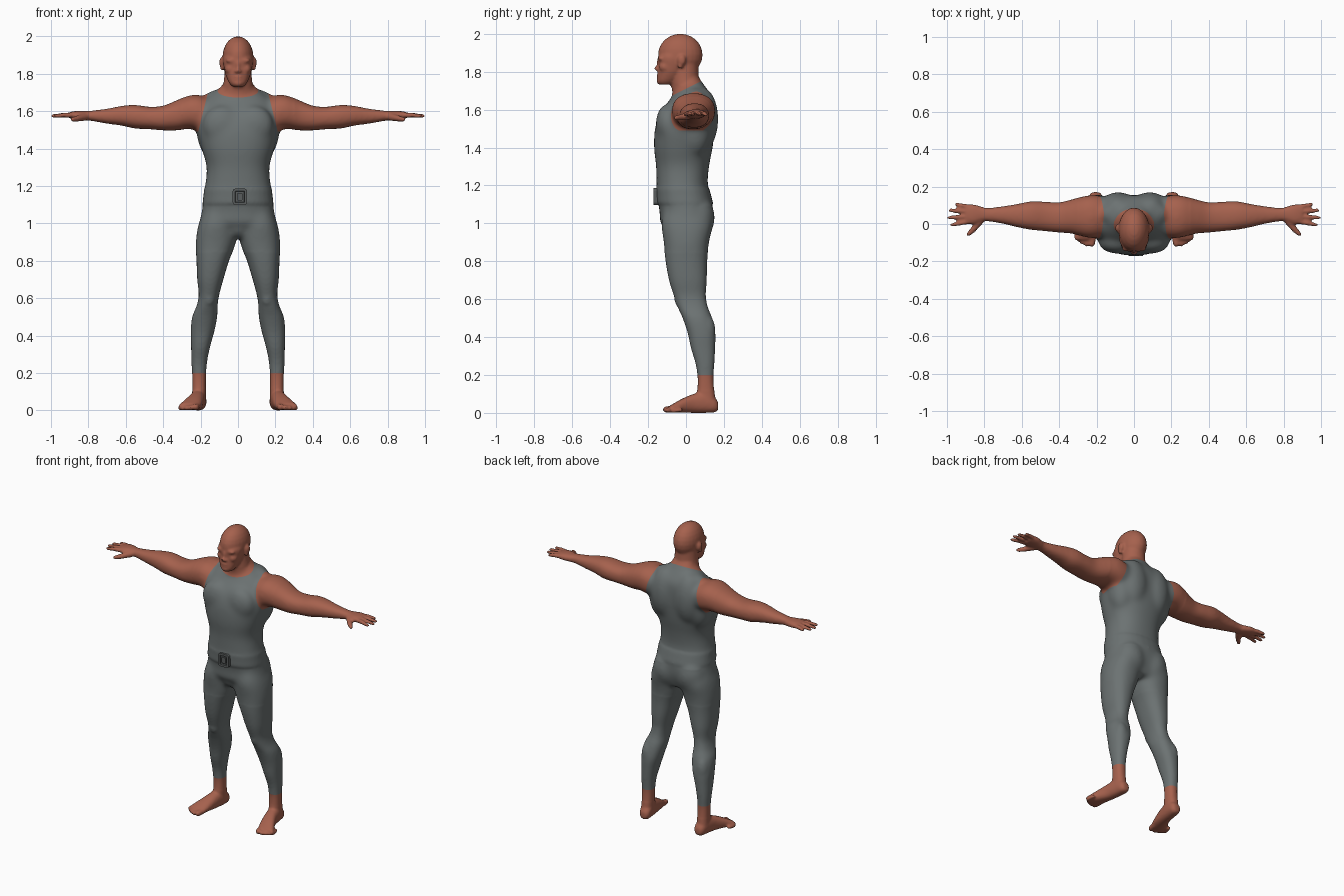
import bpy, bmesh, math
from mathutils import Vector, Matrix

old = bpy.data.objects.get("Cube")
if old:
    bpy.data.objects.remove(old, do_unlink=True)


def make_material(name, rgb):
    mat = bpy.data.materials.new(name)
    mat.use_nodes = True
    color = (*rgb, 1)
    mat.diffuse_color = color
    mat.node_tree.nodes["Principled BSDF"].inputs["Base Color"].default_value = color
    return mat


suit = make_material("suit grey", (.15, .17, .17))
skin = make_material("skin brown", (.38, .12, .075))
metal = make_material("buckle dark grey", (.1, .11, .11))


# Shape helpers: each adds a closed shell to the given bmesh
def blend(a, b, c, d, t):
    """Smooth curve through b and c."""
    return b + .5 * t * (c - a + t * (2 * a - 5 * b + 4 * c - d + t * (3 * (b - c) + d - a)))


def loft(bm, axis, rows, sides=32, steps=5, power=2.3):
    """Rows are: position along the axis, two centre values, two radii."""
    padded = [rows[0], *rows, rows[-1]]
    sections = []
    for i in range(len(rows) - 1):
        for k in range(steps):
            sections.append([blend(*vals, k / steps) for vals in zip(*padded[i:i + 4])])
    sections.append(rows[-1])
    rings = []
    for t, a, b, ra, rb in sections:
        ring = []
        for k in range(sides):
            ang = math.tau * k / sides
            c, s = math.cos(ang), math.sin(ang)
            u = a + ra * math.copysign(abs(c) ** (2 / power), c)
            v = b + rb * math.copysign(abs(s) ** (2 / power), s)
            place = {"x": (t, u, v), "y": (u, t, v), "z": (u, v, t)}[axis]
            ring.append(bm.verts.new(place))
        rings.append(ring)
    for low, high in zip(rings, rings[1:]):
        for k in range(sides):
            n = (k + 1) % sides
            bm.faces.new((low[k], low[n], high[n], high[k]))
    bm.faces.new(rings[0])
    bm.faces.new(rings[-1])


def blob(bm, center, radii, segments=24):
    mat = Matrix.Translation(center) @ Matrix.Diagonal((*radii, 1))
    bmesh.ops.create_uvsphere(bm, u_segments=segments, v_segments=segments // 2,
                              radius=1, matrix=mat)


def tube(bm, points):
    """Round-ended chain; points are x, y, z, radius."""
    for x, y, z, r in points:
        blob(bm, (x, y, z), (r, r, r), segments=12)
    for p, q in zip(points, points[1:]):
        start, end = Vector(p[:3]), Vector(q[:3])
        way = end - start
        mat = Matrix.Translation((start + end) / 2) @ way.to_track_quat("Z", "Y").to_matrix().to_4x4()
        bmesh.ops.create_cone(bm, cap_ends=True, segments=12, radius1=p[3],
                              radius2=q[3], depth=way.length, matrix=mat)


bm = bmesh.new()

# Arm and palm
loft(bm, "x", [
    (.14, .045, 1.58, .1, .075), (.2, .04, 1.59, .115, .095), (.26, .04, 1.595, .112, .09),
    (.33, .04, 1.577, .092, .08), (.4, .035, 1.563, .081, .066), (.47, .04, 1.563, .079, .06),
    (.55, .045, 1.57, .076, .063), (.62, .045, 1.575, .063, .053), (.7, .048, 1.573, .047, .04),
    (.78, .05, 1.575, .036, .028), (.81, .052, 1.575, .039, .025),
    (.86, .052, 1.578, .053, .023), (.9, .052, 1.578, .05, .017)])

# Fingers and thumb
for base_y, tip_x, tip_y in [(.013, .975, -.005), (.04, .99, .034),
                             (.066, .982, .073), (.091, .95, .105)]:
    tube(bm, [(.885, base_y, 1.578, .014),
              ((.885 + tip_x) / 2, (base_y + tip_y) / 2, 1.579, .0125),
              (tip_x, tip_y, 1.574, .01)])
tube(bm, [(.82, .02, 1.568, .021), (.86, -.03, 1.56, .016), (.885, -.055, 1.556, .012)])

# Leg
loft(bm, "z", [
    (1.1, .09, 0, .08, .11), (1, .11, .005, .1, .135), (.9, .118, .002, .108, .12),
    (.8, .135, .002, .087, .11), (.7, .148, .01, .07, .1), (.62, .155, .02, .055, .085),
    (.56, .165, .035, .056, .08), (.5, .178, .06, .067, .078), (.42, .19, .082, .063, .073),
    (.34, .2, .09, .051, .064), (.26, .207, .1, .042, .05), (.18, .208, .103, .037, .042),
    (.1, .208, .105, .037, .047), (.05, .21, .11, .038, .05)])

# Foot and toes
loft(bm, "y", [
    (.17, .205, .035, .02, .02), (.15, .205, .043, .035, .04), (.1, .21, .055, .04, .055),
    (.04, .22, .05, .042, .05), (-.02, .238, .038, .05, .037),
    (-.07, .258, .024, .057, .023), (-.085, .264, .02, .054, .018)])
for x, y, r in [(.226, -.105, .018), (.253, -.107, .014), (.275, -.098, .013),
                (.295, -.085, .012), (.311, -.068, .011)]:
    tube(bm, [(x - .008, y + .04, r + .004, r), (x, y, r, r)])

# Paired muscle and face masses
for center, radii in [
        ((.085, -.1, 1.525), (.105, .06, .105)),     # chest
        ((.14, .045, 1.5), (.083, .09, .15)),        # side of back
        ((.085, .085, 1.55), (.1, .087, .17)),       # shoulder blade
        ((.09, .055, 1.672), (.095, .06, .044)),     # neck slope
        ((.085, .065, 1.03), (.1, .088, .12)),       # seat
        ((.2, .108, .43), (.047, .048, .09)),        # calf
        ((.155, -.03, .6), (.032, .032, .045)),      # kneecap
        ((.03, -.132, 1.87), (.036, .016, .013)),    # brow
        ((.043, -.108, 1.825), (.028, .034, .028)),  # cheek
        ((.01, -.15, 1.812), (.012, .01, .008)),     # nostril
        ((.088, -.022, 1.86), (.012, .022, .028)),   # upper ear
        ((.086, -.03, 1.835), (.01, .014, .02))]:    # ear lobe
    blob(bm, center, radii)

# Mirror everything so far to the other side
copy = bmesh.ops.duplicate(bm, geom=bm.verts[:] + bm.edges[:] + bm.faces[:])["geom"]
bmesh.ops.scale(bm, vec=(-1, 1, 1), verts=[g for g in copy if isinstance(g, bmesh.types.BMVert)])

# Torso
loft(bm, "z", [
    (.93, 0, .02, .13, .09), (1, 0, 0, .197, .134), (1.05, 0, .002, .197, .14),
    (1.12, 0, -.005, .184, .142), (1.2, 0, -.02, .176, .135), (1.3, 0, -.018, .168, .14),
    (1.4, 0, -.014, .195, .155), (1.5, 0, -.006, .217, .158), (1.58, 0, .008, .21, .146),
    (1.65, 0, .03, .185, .118), (1.7, 0, .033, .13, .085), (1.74, 0, .022, .083, .066),
    (1.79, 0, .005, .06, .05)])

# Belt band
loft(bm, "z", [(1.105, 0, -.005, .191, .149), (1.15, 0, -.012, .185, .144),
               (1.185, 0, -.018, .182, .141)])

# Neck, jaw and skull
loft(bm, "z", [(1.6, 0, .025, .085, .085), (1.7, 0, .002, .083, .076),
               (1.78, 0, -.005, .074, .072), (1.86, 0, -.005, .07, .07)], power=2)
loft(bm, "z", [(1.732, 0, -.108, .03, .035), (1.75, 0, -.1, .047, .05),
               (1.79, 0, -.08, .065, .068), (1.83, 0, -.068, .075, .077),
               (1.88, 0, -.06, .08, .086), (1.92, 0, -.05, .06, .07)])
blob(bm, (0, -.03, 1.889), (.083, .118, .111))

# Single masses on the centre line
for center, radii in [
        ((0, -.154, 1.817), (.013, .014, .011)),     # nose tip
        ((0, -.144, 1.842), (.01, .013, .03)),       # nose bridge
        ((0, -.146, 1.784), (.024, .009, .006)),     # upper lip
        ((0, -.145, 1.772), (.022, .009, .006)),     # lower lip
        ((0, -.134, 1.75), (.028, .021, .018)),      # chin
        ((0, -.06, .98), (.07, .06, .06))]:          # groin
    blob(bm, center, radii)


def bake_modifiers(obj):
    graph = bpy.context.evaluated_depsgraph_get()
    baked = bpy.data.meshes.new_from_object(obj.evaluated_get(graph))
    obj.modifiers.clear()
    source, obj.data = obj.data, baked
    bpy.data.meshes.remove(source)
    baked.name = obj.name


# Fuse the shells into one skin
bmesh.ops.recalc_face_normals(bm, faces=bm.faces)
mesh = bpy.data.meshes.new("body")
bm.to_mesh(mesh)
bm.free()
body = bpy.data.objects.new("body", mesh)
bpy.context.collection.objects.link(body)
fuse = body.modifiers.new("fuse", "REMESH")
fuse.mode = "VOXEL"
fuse.voxel_size = .0075
bake_modifiers(body)


# Relax the trunk strongly, limbs less, hands, feet and face lightly
def in_limbs(co):
    return abs(co.x) < .8 and .12 < co.z < 1.73


def in_trunk(co):
    return abs(co.x) < .3 and (.85 < co.z < 1.09 or 1.2 < co.z < 1.73)


for name, rule, passes in (("all", lambda co: True, 2), ("limbs", in_limbs, 6),
                           ("trunk", in_trunk, 26)):
    group = body.vertex_groups.new(name=name)
    group.add([v.index for v in body.data.vertices if rule(v.co)], 1, "REPLACE")
    relax = body.modifiers.new("relax " + name, "SMOOTH")
    relax.vertex_group = name
    relax.factor = 1
    relax.iterations = passes
bake_modifiers(body)
body.vertex_groups.clear()

# Cut clean garment edges: ankles, armpits, neckline, arm holes
bm = bmesh.new()
bm.from_mesh(body.data)
ankle, armpit = .2, 1.49
for place, normal in [((0, 0, ankle), (0, 0, 1)), ((0, 0, armpit), (0, 0, 1)),
                      ((0, 0, 1.71), (0, -.5, 1)),
                      ((.17, 0, 1.66), (1, 0, .25)), ((-.17, 0, 1.66), (-1, 0, .25))]:
    bmesh.ops.bisect_plane(bm, geom=bm.verts[:] + bm.edges[:] + bm.faces[:], dist=.0001,
                           plane_co=place, plane_no=Vector(normal).normalized())
body.data.materials.clear()
body.data.materials.append(suit)
body.data.materials.append(skin)
for face in bm.faces:
    x, y, z = face.calc_center_median()
    in_neck = z - .5 * y > 1.71
    in_arm = z > armpit and abs(x) + .25 * (z - 1.66) > .17
    face.material_index = int(z < ankle or in_neck or in_arm)
    face.smooth = True
bm.to_mesh(body.data)
bm.free()


# Belt buckle: rounded frame with a sunken centre, and a raised middle
def box(name, center, size, sunken=False):
    bm = bmesh.new()
    bmesh.ops.create_cube(bm, size=1, matrix=Matrix.Translation(center) @ Matrix.Diagonal((*size, 1)))
    uprights = [e for e in bm.edges if abs(e.verts[0].co.y - e.verts[1].co.y) > size[1] / 2]
    bmesh.ops.bevel(bm, geom=uprights, offset=min(size[0], size[2]) * .2, segments=3,
                    profile=.5, affect="EDGES")
    if sunken:
        bm.normal_update()
        front = min(bm.faces, key=lambda f: f.calc_center_median().y)
        bmesh.ops.inset_individual(bm, faces=[front], thickness=.014, depth=0)
        bmesh.ops.inset_individual(bm, faces=[front], thickness=.002, depth=-.01)
    data = bpy.data.meshes.new(name)
    bm.to_mesh(data)
    bm.free()
    data.materials.append(metal)
    bpy.context.collection.objects.link(bpy.data.objects.new(name, data))


box("belt_buckle", (.01, -.158, 1.142), (.078, .026, .088), sunken=True)
box("buckle_middle", (.01, -.164, 1.142), (.03, .012, .04))
